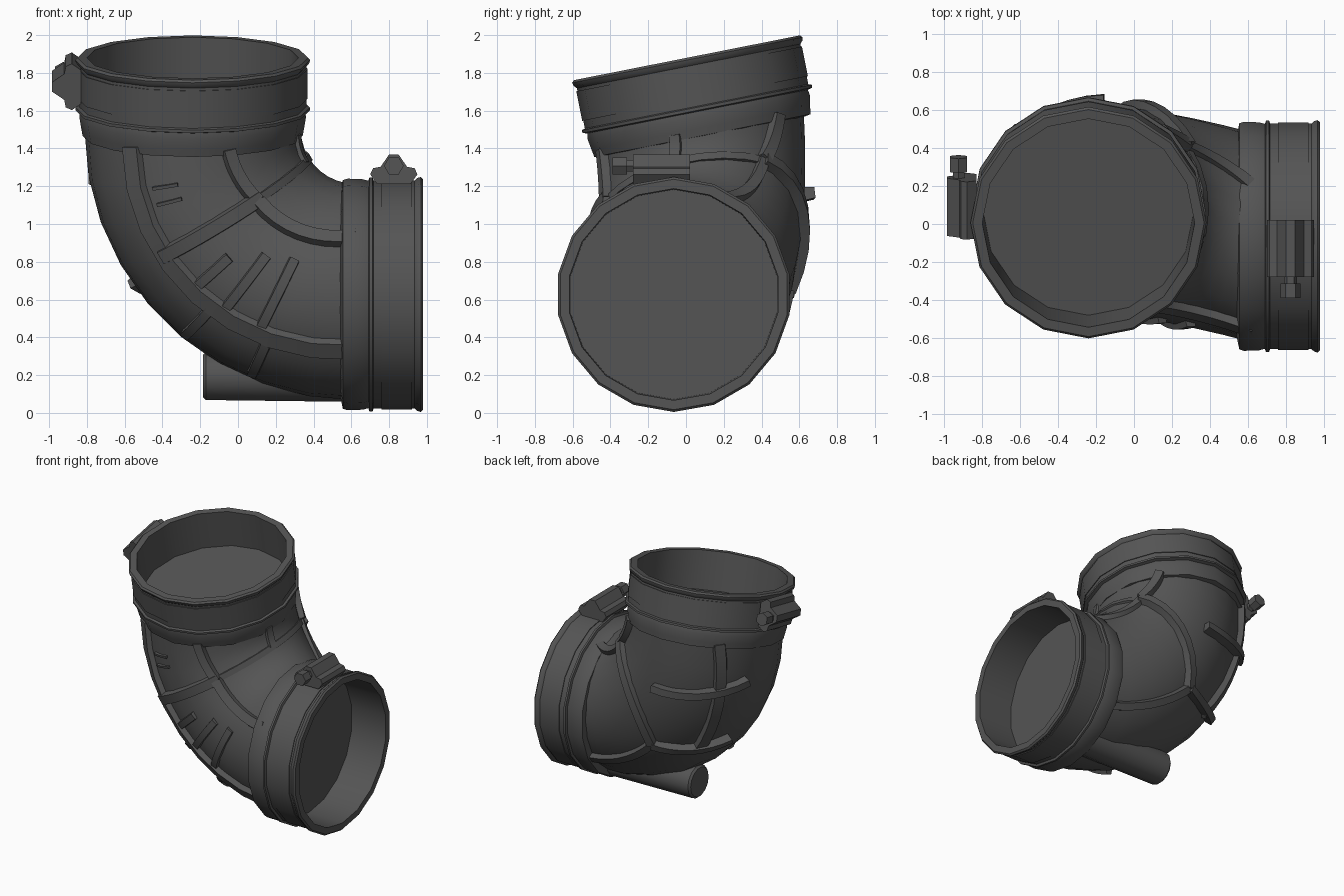
import bpy, bmesh
from math import sin, cos, radians, pi
from mathutils import Vector

cube = bpy.data.objects.get("Cube")
if cube:
    bpy.data.objects.remove(cube, do_unlink=True)

rubber = bpy.data.materials.new("dark_grey_rubber")
rubber.use_nodes = True
GREY = (0.09, 0.09, 0.09, 1)
rubber.diffuse_color = GREY
bsdf = rubber.node_tree.nodes["Principled BSDF"]
bsdf.inputs["Base Color"].default_value = GREY
bsdf.inputs["Roughness"].default_value = 0.7


def loft(name, rings, loop=False):
    """Skin a list of equal closed rings into one object."""
    bm = bmesh.new()
    rows = [[bm.verts.new(p) for p in ring] for ring in rings]
    pairs = list(zip(rows, rows[1:]))
    if loop:
        pairs.append((rows[-1], rows[0]))
    else:
        bm.faces.new(rows[0])
        bm.faces.new(rows[-1])
    for a, b in pairs:
        for i in range(len(a)):
            j = (i + 1) % len(a)
            bm.faces.new((a[i], a[j], b[j], b[i]))
    bmesh.ops.recalc_face_normals(bm, faces=bm.faces)
    mesh = bpy.data.meshes.new(name)
    bm.to_mesh(mesh)
    bm.free()
    mesh.materials.append(rubber)
    obj = bpy.data.objects.new(name, mesh)
    bpy.context.collection.objects.link(obj)
    bpy.ops.object.select_all(action='DESELECT')
    obj.select_set(True)
    bpy.context.view_layer.objects.active = obj
    bpy.ops.object.shade_smooth_by_angle(angle=radians(30))


X, Y, Z = Vector((1, 0, 0)), Vector((0, 1, 0)), Vector((0, 0, 1))
TILT = radians(11.2)
TOP_AXIS = Vector((0, -sin(TILT), cos(TILT)))
TOP_SIDE = Vector((0, cos(TILT), sin(TILT)))


# Cuffs: profiles of (depth from rim, radius) turned round an axis
def turned(name, profile, origin, axis, u, v, sides, phase=0.0, loop=False):
    rings = []
    for depth, r in profile:
        centre = origin - axis * depth
        rings.append([centre + (u * cos(a) + v * sin(a)) * r for a in
                      (2 * pi * (k + phase) / sides for k in range(sides))])
    loft(name, rings, loop)


MOUTH = [(0.3, 0.555), (0, 0.56), (0, 0.61), (0.012, 0.622),
         (0.03, 0.617), (0.045, 0.603), (0.262, 0.603), (0.268, 0.62), (0.284, 0.62)]
TOP_TAIL = [(0.29, 0.595), (0.32, 0.6), (0.38, 0.59), (0.42, 0.583), (0.43, 0.53)]
SIDE_TAIL = [(0.29, 0.602), (0.32, 0.61), (0.4, 0.613), (0.425, 0.605), (0.44, 0.53)]
STRAP = [(0.06, 0.58), (0.06, 0.609), (0.22, 0.609), (0.22, 0.58)]
CUFFS = [
    ("top", TOP_TAIL, Vector((-0.24, 0.005, 1.88)), TOP_AXIS, X, TOP_SIDE, 16, 0),
    ("side", SIDE_TAIL, Vector((0.98, -0.065, 0.627)), X, Y, Z, 18, 0.5),
]
for label, tail, origin, axis, u, v, sides, phase in CUFFS:
    turned(label + "_cuff", MOUTH + tail, origin, axis, u, v, sides, phase)
    turned(label + "_strap", STRAP, origin, axis, u, v, sides, phase, loop=True)


# Elbow surface: bend angle t, angle p round the section (0 = outer side)
def surface(t, p, h=0.0):
    f = t / 90
    t, p = radians(t), radians(p)
    out = Vector((-cos(t), 0, -sin(t)))
    a = TILT * (1 - f)
    side = Vector((0, cos(a), sin(a)))
    y = 0.08 + 0.07 * f * (1 - f) - 0.15 * f * f
    centre = Vector((0.62, y, 1.5)) + out * 0.86
    return centre + out * cos(p) * (0.573 + h) + side * sin(p) * (0.553 + h)


loft("elbow_body", [[surface(t, p) for p in range(0, 360, 15)]
                    for t in range(0, 91, 10)])


# Ribs: tapered strips following the elbow surface between two (t, p) points
def rib(name, start, end, width=0.08, height=0.04, steps=8):
    s, e = Vector(start), Vector(end)
    rings = []
    for k in range(steps + 1):
        t, p = s.lerp(e, k / steps)
        dt, dp = (e - s) * 0.01
        along = surface(t + dt, p + dp) - surface(t - dt, p - dp)
        base = surface(t, p, -0.04)
        top = surface(t, p, height)
        across = along.cross(top - base).normalized() * width / 2
        rings.append([base - across, base + across,
                      top + across * 0.7, top - across * 0.7])
    loft(name, rings)


# Front ribs
rib("front_outer_long_rib", (0, -56), (90, -58), 0.13, 0.03)
rib("front_inner_upper_rib", (0, -109), (31, -116), 0.09)
rib("front_inner_lower_rib", (31, -116), (90, -120), 0.1)
rib("front_main_cross_rib", (31, -56), (31, -118), 0.1)
for i, (t, p) in enumerate(((43, -85), (53, -98), (64, -103))):
    rib(f"front_cross_rib_{i}", (t, -58), (t, p), 0.07, 0.022)
for i, t in enumerate((50, 67)):
    rib(f"front_band_rib_{i}", (t, -58), (t, -22), 0.07, 0.025)
for i, t in enumerate((12, 17)):
    rib(f"front_small_fin_{i}", (t, -66), (t, -80), 0.025, 0.012)

# Back ribs
rib("back_inner_upper_rib", (0, 133), (31, 143), 0.09)
rib("back_inner_lower_rib", (31, 143), (90, 150), 0.08, 0.025)
rib("back_main_cross_rib", (31, 143), (52, 62), 0.09, 0.045)
rib("back_long_rib", (0, 47), (43, 33), 0.11, 0.035)
rib("back_lower_long_rib", (52, 62), (90, 56), 0.08, 0.035)
rib("back_upper_band_rib", (12, 22), (28, 88), 0.08, 0.055)
rib("back_lower_band_rib", (35, 15), (52, 62), 0.08, 0.05)

# Throat ribs on the inner side of the bend
rib("throat_cross_rib", (31, 143), (31, 243), 0.06, 0.012)
rib("throat_long_rib", (0, 195), (31, 195), 0.08, 0.015)

# Drain tube under the bend
turned("drain_tube", [(0, 0.115), (0.015, 0.13), (0.78, 0.14)],
       Vector((-0.185, 0.09, 0.195)), -X, Y, Z, 14)

# Clamp housings and screws
HOUSING = [(-0.09, -0.03), (-0.125, 0.02), (-0.11, 0.052), (-0.07, 0.06), (-0.025, 0.125),
           (0.025, 0.125), (0.07, 0.06), (0.11, 0.052), (0.125, 0.02), (0.09, -0.03)]


def clamp(label, origin, along, out, run, near, far, screw):
    rings = [[origin + along * a + out * b + run * w for a, b in HOUSING]
             for w in (near, far)]
    loft(label + "_clamp_housing", rings)
    neck = far + (screw - far) * 0.3
    turned(label + "_clamp_screw",
           [(-far, 0.035), (-neck, 0.035), (-neck, 0.052), (-screw, 0.052)],
           origin + out * 0.065, run, along, out, 6)


clamp("top", Vector((-0.86, 0.03, 1.743)), TOP_AXIS, -X, TOP_SIDE, -0.09, 0.22, 0.33)
clamp("side", Vector((0.825, 0, 1.243)), X, Z, Y, 0.02, -0.28, -0.39)
